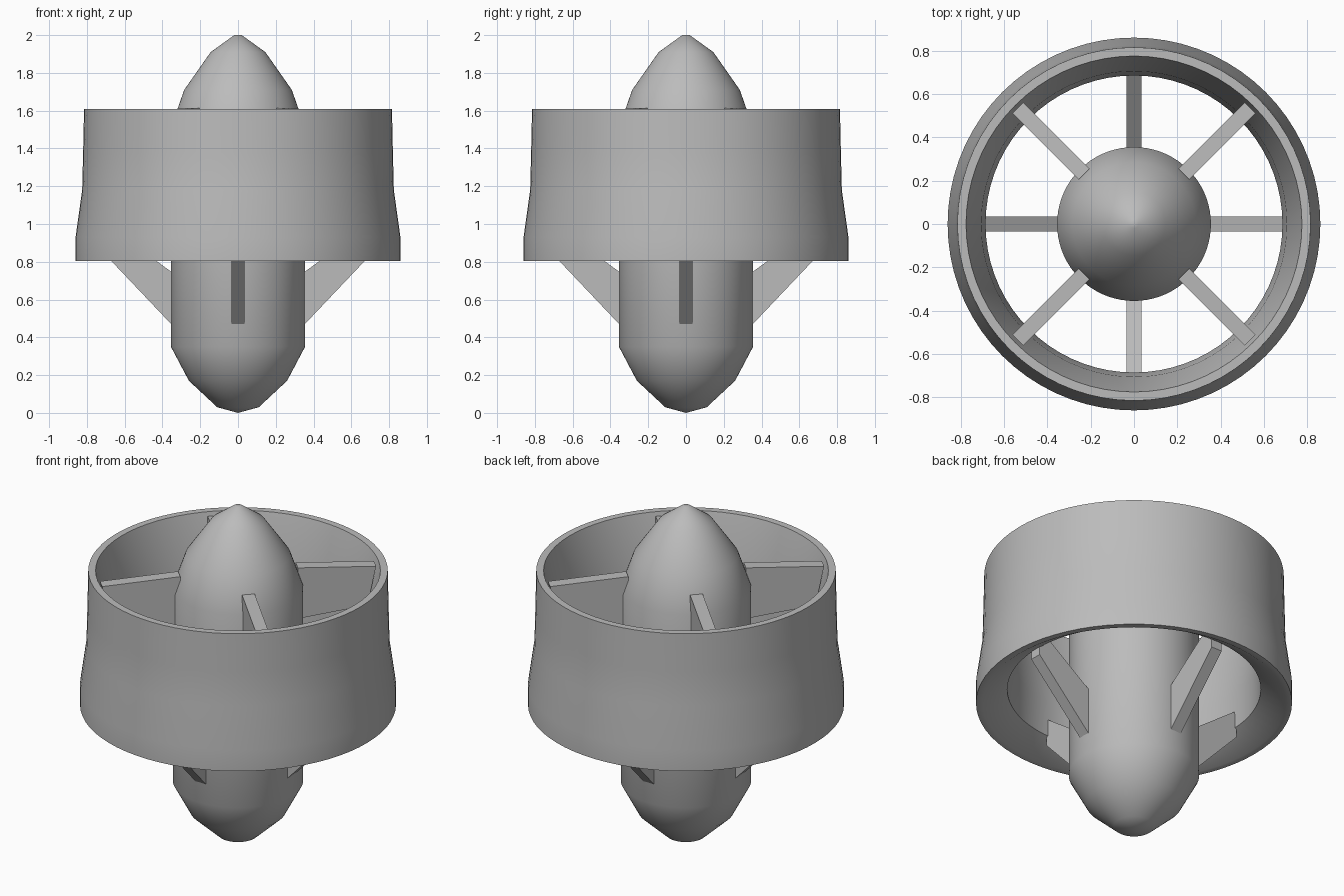
import bpy
import bmesh
from math import cos, sin, pi, radians

cube = bpy.data.objects.get("Cube")
if cube:
    bpy.data.objects.remove(cube, do_unlink=True)

GREY = (0.5, 0.5, 0.5, 1)
grey = bpy.data.materials.new("plain_grey")
grey.use_nodes = True
grey.diffuse_color = GREY
grey.node_tree.nodes["Principled BSDF"].inputs["Base Color"].default_value = GREY


def finish(bm, name, smooth_angle=None):
    bmesh.ops.remove_doubles(bm, verts=bm.verts, dist=1e-5)
    bmesh.ops.recalc_face_normals(bm, faces=bm.faces)
    mesh = bpy.data.meshes.new(name)
    bm.to_mesh(mesh)
    bm.free()
    mesh.materials.append(grey)
    obj = bpy.data.objects.new(name, mesh)
    bpy.context.collection.objects.link(obj)
    if smooth_angle:
        bpy.ops.object.select_all(action='DESELECT')
        obj.select_set(True)
        bpy.context.view_layer.objects.active = obj
        bpy.ops.object.shade_smooth_by_angle(angle=radians(smooth_angle))
    return obj


def lathe(name, profile, smooth_angle, closed=False, steps=72):
    """Spin a (radius, height) profile around the z axis."""
    bm = bmesh.new()
    verts = [bm.verts.new((r, 0, z)) for r, z in profile]
    pairs = list(zip(verts, verts[1:]))
    if closed:
        pairs.append((verts[-1], verts[0]))
    edges = [bm.edges.new(p) for p in pairs]
    bmesh.ops.spin(bm, geom=verts + edges, cent=(0, 0, 0), axis=(0, 0, 1),
                   angle=2 * pi, steps=steps, use_merge=True)
    return finish(bm, name, smooth_angle)


def strut(name, profile, angle, width=0.07):
    """Flat plate with a (radius, height) outline, turned to a compass angle."""
    bm = bmesh.new()
    c, s = cos(angle), sin(angle)
    sides = [[bm.verts.new((r * c - t * s, r * s + t * c, z)) for r, z in profile]
             for t in (-width / 2, width / 2)]
    for side in sides:
        bm.faces.new(side)
    n = len(profile)
    for i in range(n):
        j = (i + 1) % n
        bm.faces.new((sides[0][i], sides[0][j], sides[1][j], sides[1][i]))
    return finish(bm, name)


# Central bullet-shaped hub
lathe("hub", [(0, 0), (0.11, 0.03), (0.26, 0.17), (0.355, 0.35), (0.355, 1.51),
              (0.285, 1.71), (0.145, 1.91), (0.02, 2.0), (0, 2.0)], 40)

# Surrounding duct with a flared lower lip
lathe("duct", [(0.815, 1.61), (0.82, 1.38), (0.825, 1.18), (0.86, 0.93), (0.86, 0.805),
               (0.825, 0.805), (0.69, 0.89), (0.685, 1.1), (0.705, 1.33), (0.775, 1.61)],
      35, closed=True)

# Four upper struts on the diagonals, four raked lower struts on the axes
UPPER = [(0.325, 1.31), (0.71, 1.36), (0.757, 1.59), (0.325, 1.615)]
LOWER = [(0.33, 0.445), (0.70, 0.835), (0.70, 1.0), (0.33, 0.73)]
for i in range(4):
    strut(f"upper_strut_{i + 1}", UPPER, pi / 4 + i * pi / 2)
    strut(f"lower_strut_{i + 1}", LOWER, i * pi / 2)
